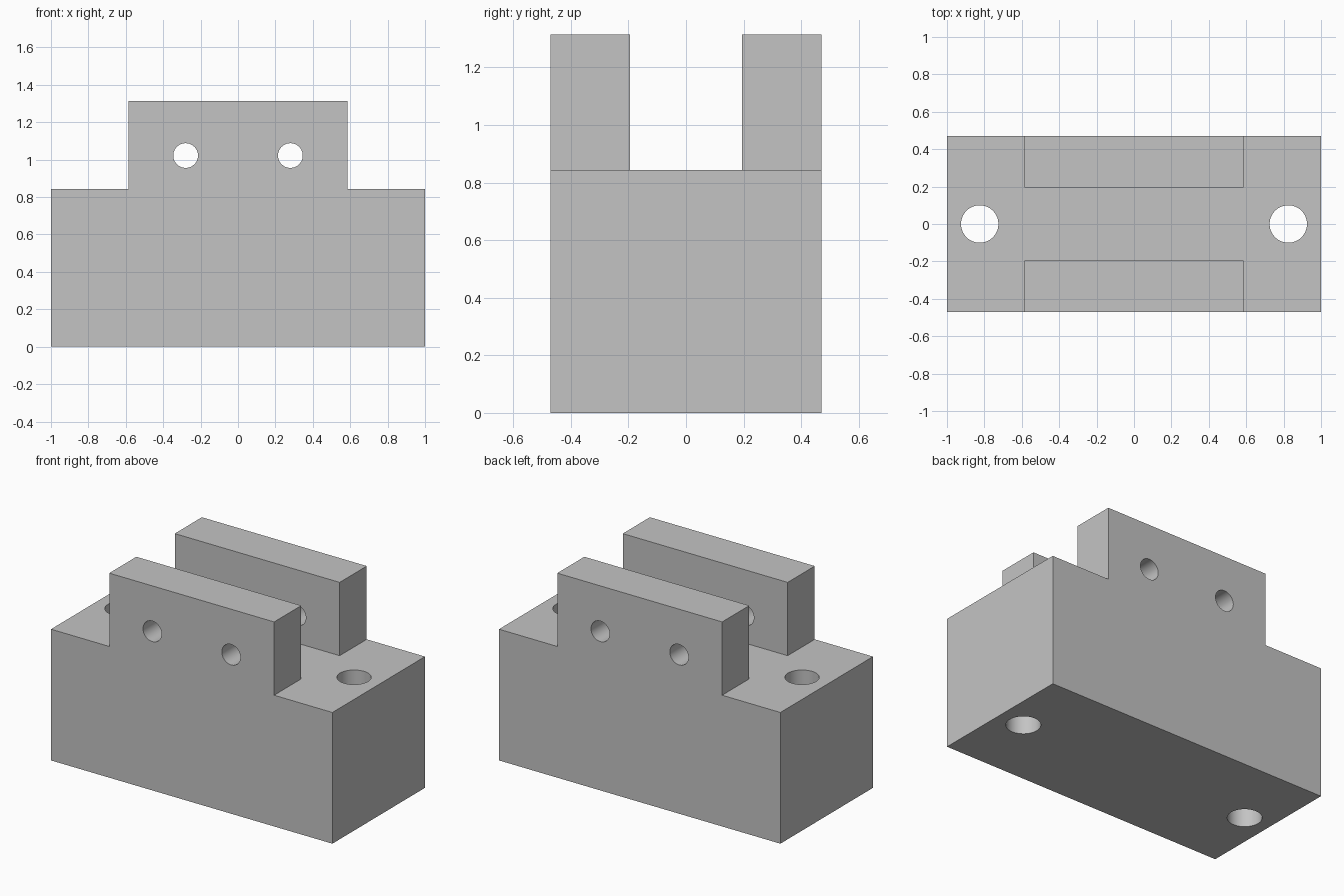
import bpy
import bmesh
from math import radians
from mathutils import Matrix, Vector

HALF_X, HALF_Y = 1.0, 0.47
BASE_H, TOP_H = 0.843, 1.314
CHEEK_X, SLOT_Y = 0.586, 0.195

cube = bpy.data.objects.get("Cube")
if cube:
    bpy.data.objects.remove(cube, do_unlink=True)

grey = bpy.data.materials.new("light_grey")
grey.use_nodes = True
colour = (0.55, 0.55, 0.55, 1)
grey.diffuse_color = colour
grey.node_tree.nodes["Principled BSDF"].inputs["Base Color"].default_value = colour


def make_object(name, bm):
    mesh = bpy.data.meshes.new(name)
    bm.to_mesh(mesh)
    bm.free()
    mesh.materials.append(grey)
    obj = bpy.data.objects.new(name, mesh)
    bpy.context.collection.objects.link(obj)
    return obj


# Base block, scored where the two upright cheeks rise from it
bm = bmesh.new()
bmesh.ops.create_cube(bm, size=1)
bmesh.ops.scale(bm, vec=(2 * HALF_X, 2 * HALF_Y, BASE_H), verts=bm.verts)
bmesh.ops.translate(bm, vec=(0, 0, BASE_H / 2), verts=bm.verts)
for axis, offset in ((Vector((1, 0, 0)), CHEEK_X), (Vector((0, 1, 0)), SLOT_Y)):
    for side in (-1, 1):
        bmesh.ops.bisect_plane(bm, geom=bm.verts[:] + bm.edges[:] + bm.faces[:],
                               plane_co=axis * offset * side, plane_no=axis)

# Upright cheeks, pulled up from the top face
bm.normal_update()
cheeks = []
for face in bm.faces:
    centre = face.calc_center_median()
    if face.normal.z > 0.9 and abs(centre.x) < CHEEK_X and abs(centre.y) > SLOT_Y:
        cheeks.append(face)
for face in bmesh.ops.extrude_discrete_faces(bm, faces=cheeks)["faces"]:
    bmesh.ops.translate(bm, vec=(0, 0, TOP_H - BASE_H), verts=face.verts)
bmesh.ops.remove_doubles(bm, verts=bm.verts, dist=0.0001)
bmesh.ops.dissolve_limit(bm, angle_limit=radians(1), verts=bm.verts, edges=bm.edges)
bmesh.ops.recalc_face_normals(bm, faces=bm.faces)
body = make_object("clevis_block", bm)


# Bolt holes through the base and pin holes through the cheeks
def drill(name, radius, location, rotation):
    cutter_bm = bmesh.new()
    bmesh.ops.create_cone(cutter_bm, cap_ends=True, segments=64, radius1=radius,
                          radius2=radius, depth=4,
                          matrix=Matrix.Translation(location) @ rotation)
    cutter = make_object(name, cutter_bm)
    cutter.hide_render = True
    cut = body.modifiers.new(name, "BOOLEAN")
    cut.operation = "DIFFERENCE"
    cut.solver = "EXACT"
    cut.object = cutter
    return cutter


cutters = []
for side in (-1, 1):
    cutters.append(drill("bolt_hole_cutter", 0.1, (0.825 * side, 0, 0), Matrix.Identity(4)))
    cutters.append(drill("pin_hole_cutter", 0.066, (0.28 * side, 0, 1.022),
                         Matrix.Rotation(radians(90), 4, "X")))

# Apply the cuts and discard the cutters
bpy.ops.object.select_all(action="DESELECT")
body.select_set(True)
bpy.context.view_layer.objects.active = body
for cut in list(body.modifiers):
    bpy.ops.object.modifier_apply(modifier=cut.name)
for cutter in cutters:
    bpy.data.objects.remove(cutter, do_unlink=True)
bpy.ops.object.shade_smooth_by_angle(angle=radians(30))
